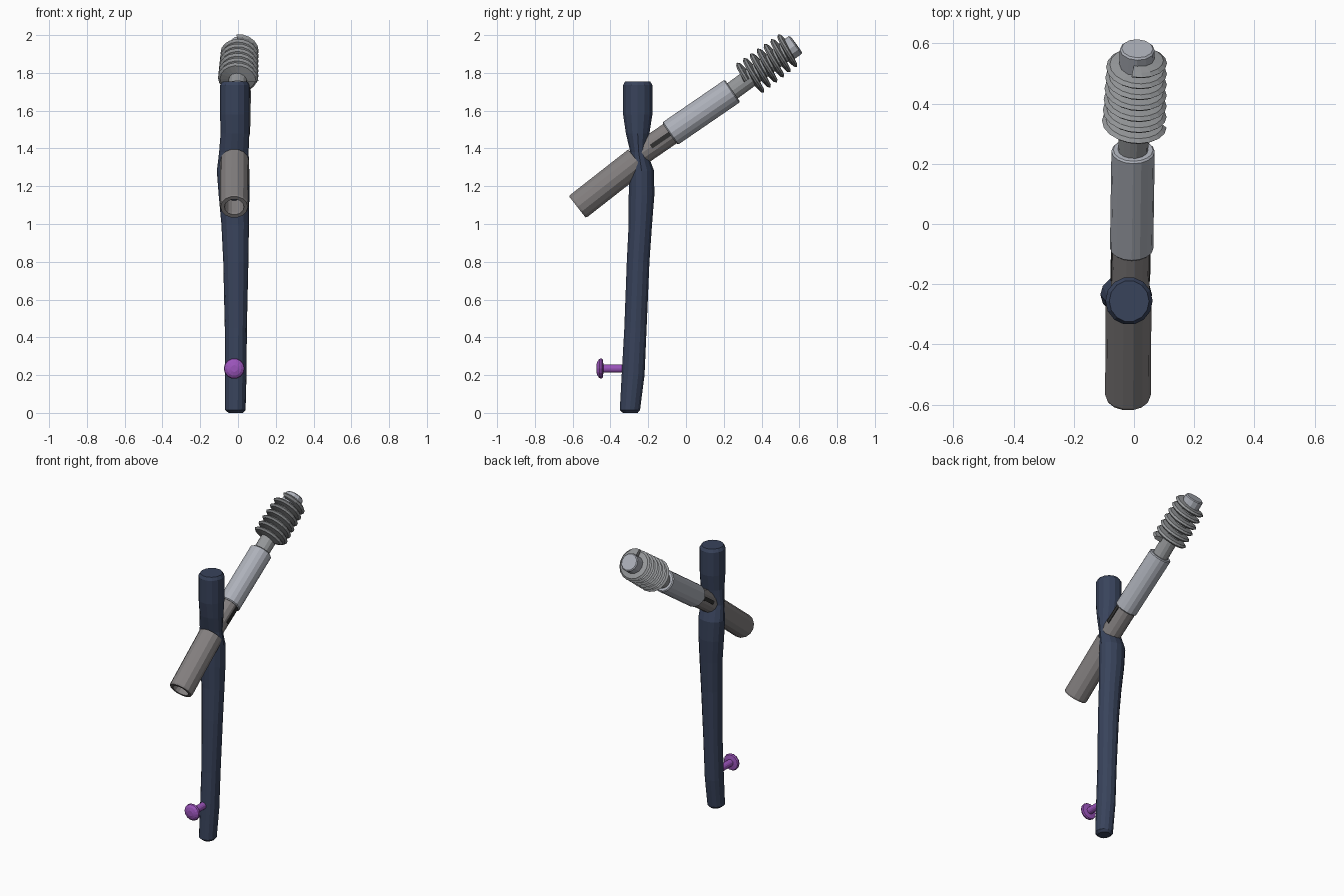
import bpy, bmesh, math
from mathutils import Vector

if "Cube" in bpy.data.objects:
    bpy.data.objects.remove(bpy.data.objects["Cube"])


def material(name, rgb):
    m = bpy.data.materials.new(name)
    m.diffuse_color = (*rgb, 1)
    m.use_nodes = True
    m.node_tree.nodes["Principled BSDF"].inputs["Base Color"].default_value = m.diffuse_color
    return m


NAVY = material("dark navy", (0.040, 0.056, 0.105))
WARM = material("warm grey", (0.23, 0.215, 0.215))
STEEL = material("light steel", (0.42, 0.44, 0.49))
COIL = material("coil grey", (0.30, 0.31, 0.32))
DARK = material("slot black", (0.03, 0.03, 0.03))
PURPLE = material("purple", (0.33, 0.09, 0.50))


def loft(name, rings, mat, caps=True, loop=False):
    """Skin a list of point rings into one object."""
    bm = bmesh.new()
    vs = [[bm.verts.new(p) for p in r] for r in rings]
    n = len(vs[0])
    pairs = list(zip(vs, vs[1:])) + ([(vs[-1], vs[0])] if loop else [])
    for a, b in pairs:
        for i in range(n):
            j = (i + 1) % n
            bm.faces.new((a[i], a[j], b[j], b[i]))
    if caps and not loop:
        bm.faces.new(vs[0][::-1])
        bm.faces.new(vs[-1])
    bmesh.ops.recalc_face_normals(bm, faces=bm.faces)
    me = bpy.data.meshes.new(name)
    bm.to_mesh(me)
    bm.free()
    me.materials.append(mat)
    ob = bpy.data.objects.new(name, me)
    bpy.context.collection.objects.link(ob)
    return ob


def frame(a, b):
    """Axis, side and up vectors of a rod lying close to the yz plane."""
    d = (b - a).normalized()
    up = Vector((1, 0, 0)).cross(d).normalized()
    return d, d.cross(up), up


def turned(name, a, b, profile, mat, n=14, loop=False):
    """Lathe a (distance, radius) profile around the line a-b."""
    a, b = Vector(a), Vector(b)
    d, s, u = frame(a, b)
    rings = []
    for t, r in profile:
        rings.append([a + d * t + (s * math.cos(k) + u * math.sin(k)) * r
                      for k in (2 * math.pi * i / n for i in range(n))])
    return loft(name, rings, mat, loop=loop)


# handle: z, x min, x max, y min, y max
SECTIONS = [
    (0.00, -0.05, 0.025, -0.335, -0.255), (0.015, -0.068, 0.04, -0.352, -0.242),
    (0.20, -0.07, 0.045, -0.342, -0.218), (0.45, -0.07, 0.047, -0.328, -0.207),
    (0.80, -0.078, 0.055, -0.315, -0.192), (1.00, -0.088, 0.058, -0.305, -0.178),
    (1.15, -0.102, 0.06, -0.305, -0.166), (1.28, -0.112, 0.06, -0.302, -0.167),
    (1.38, -0.10, 0.056, -0.296, -0.205), (1.48, -0.092, 0.06, -0.32, -0.192),
    (1.58, -0.095, 0.062, -0.335, -0.176), (1.735, -0.095, 0.062, -0.335, -0.176),
    (1.755, -0.082, 0.05, -0.325, -0.188)]
N = 14
loft("handle", [[((x0 + x1) / 2 + (x1 - x0) / 2 * math.cos(2 * math.pi * i / N),
                  (y0 + y1) / 2 + (y1 - y0) / 2 * math.sin(2 * math.pi * i / N), z)
                 for i in range(N)] for z, x0, x1, y0, y1 in SECTIONS], NAVY)

# open lower tube, running into the handle
P0, P1 = (-0.02, -0.575, 1.09), (-0.018, -0.24, 1.352)
turned("lower_tube", P0, P1, [(0, 0.052), (0, 0.072), (0.01, 0.076), (0.40, 0.076),
                              (0.40, 0.050), (0.02, 0.050)], WARM, loop=True)
turned("lower_tube_plug", P0, P1, [(0.12, 0.051), (0.15, 0.051)], NAVY)

# connector between handle and sleeve, with a dark slot on each side
Q0, Q1 = Vector((-0.014, -0.25, 1.365)), Vector((-0.003, 0.246, 1.705))
turned("connector", Q0, Q1, [(0, 0.064), (0.3, 0.064)], WARM)
d, s, u = frame(Q0, Q1)
for side, label in ((1, "right"), (-1, "left")):
    c = Q0 + s * side * 0.062
    loft(label + "_slot", [[c + d * t + s * i * 0.004 + u * j * 0.012
                            for i, j in ((-1, -1), (1, -1), (1, 1), (-1, 1))]
                           for t in (0.08, 0.22)], DARK)

# sleeve and the rod that carries the coil
S0 = Vector((-0.008, -0.085, 1.478))
L = (Q1 - S0).length
turned("sleeve", S0, Q1, [(0, 0.066), (0.006, 0.072), (L - 0.006, 0.072), (L, 0.066)], STEEL, 16)
TIP = Vector((0.011, 0.583, 1.951))
R = (TIP - Q1).length
turned("coil_rod", Q1, TIP, [(-0.02, 0.05), (R - 0.05, 0.05)], COIL)
turned("end_cap", Q1, TIP, [(R - 0.07, 0.058), (R - 0.006, 0.058), (R, 0.052)], STEEL, 12)

# helical blade coil
d, s, u = frame(Q1, TIP)
TURNS, STEPS, START, END = 6.3, 18, 0.095, R - 0.045
rings = []
total = int(TURNS * STEPS)
for k in range(total + 1):
    f = k / total
    ang = 2 * math.pi * k / STEPS
    out = s * math.cos(ang) + u * math.sin(ang)
    c = Q1 + d * (START + (END - START) * f)
    rad = 0.108 - 0.008 * f
    rings.append([c + out * r + d * h for r, h in
                  ((0.045, -0.017), (rad - 0.012, -0.011), (rad, 0),
                   (rad - 0.012, 0.011), (0.045, 0.017))])
loft("coil", rings, COIL)

# push button near the foot of the handle
turned("button", (-0.02, -0.475, 0.235), (-0.02, -0.3, 0.235),
       [(0, 0.018), (0.006, 0.038), (0.016, 0.052), (0.026, 0.055), (0.034, 0.050),
        (0.038, 0.022), (0.175, 0.022)], PURPLE, 14)
